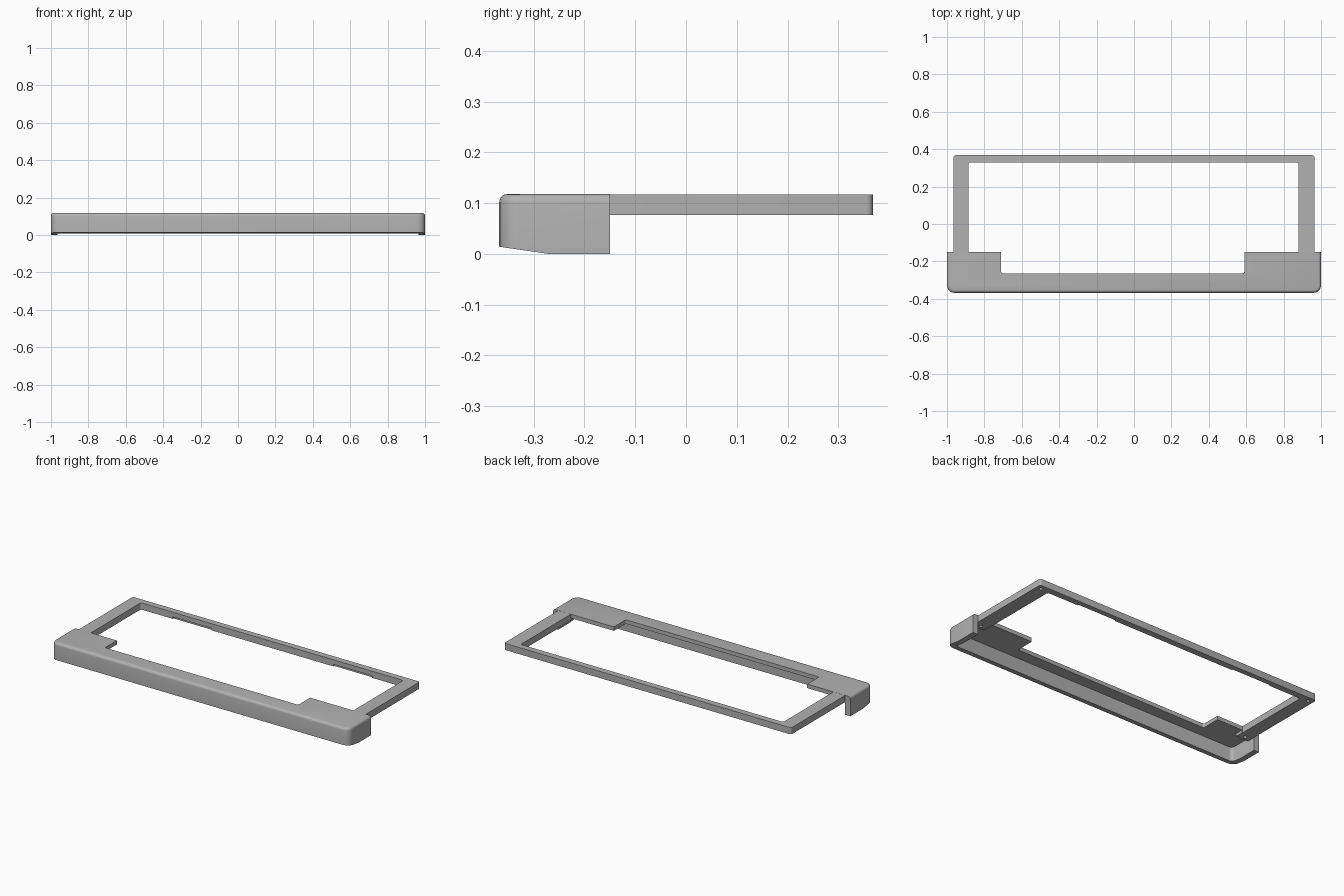
import bpy
import bmesh

cube = bpy.data.objects.get("Cube")
if cube:
    bpy.data.objects.remove(cube, do_unlink=True)

grey = bpy.data.materials.new("plain grey")
grey.use_nodes = True
colour = (0.445, 0.445, 0.445, 1)
grey.diffuse_color = colour
grey.node_tree.nodes["Principled BSDF"].inputs["Base Color"].default_value = colour

TOP, FRAME_BOTTOM, PLATE_BOTTOM = 0.118, 0.077, 0.094
FRONT, BACK, STEP = -0.368, 0.368, -0.15
WALL = 0.034


def prism(name, outline, z0, z1, corners=(), radius=0.01, segments=5):
    """Extrude a plan outline and round the listed upright corners."""
    bm = bmesh.new()
    low = [bm.verts.new((x, y, z0)) for x, y in outline]
    high = [bm.verts.new((x, y, z1)) for x, y in outline]
    bm.faces.new(low)
    bm.faces.new(high)
    n = len(outline)
    for i in range(n):
        j = (i + 1) % n
        bm.faces.new((low[i], low[j], high[j], high[i]))
    edges = [bm.edges.get((low[i], high[i])) for i in corners]
    if edges:
        bmesh.ops.bevel(bm, geom=edges, offset=radius, segments=segments,
                        affect='EDGES', profile=0.5)
    bmesh.ops.recalc_face_normals(bm, faces=bm.faces)
    mesh = bpy.data.meshes.new(name)
    bm.to_mesh(mesh)
    bm.free()
    mesh.materials.append(grey)
    obj = bpy.data.objects.new(name, mesh)
    bpy.context.collection.objects.link(obj)
    return obj


def box(name, x0, x1, y0, y1, z0, z1, corners=(), radius=0.01):
    return prism(name, [(x0, y0), (x1, y0), (x1, y1), (x0, y1)], z0, z1, corners, radius)


def activate(obj):
    bpy.ops.object.select_all(action='DESELECT')
    obj.select_set(True)
    bpy.context.view_layer.objects.active = obj


def cut(obj, cutter):
    mod = obj.modifiers.new("cut", 'BOOLEAN')
    mod.operation = 'DIFFERENCE'
    mod.solver = 'EXACT'
    mod.object = cutter
    activate(obj)
    bpy.ops.object.modifier_apply(modifier=mod.name)
    bpy.data.objects.remove(cutter, do_unlink=True)


def smooth(obj):
    activate(obj)
    bpy.ops.object.shade_smooth_by_angle(angle=0.6)


# Front shell with rounded front corners and a soft top edge
shell = box("front_shell", -1, 1, FRONT, STEP, 0, TOP, corners=(0, 1), radius=0.04)
bm = bmesh.new()
bm.from_mesh(shell.data)
rim = [e for e in bm.edges
       if all(v.co.z > TOP - 0.001 for v in e.verts)
       and not all(v.co.y > STEP - 0.001 for v in e.verts)]
bmesh.ops.bevel(bm, geom=rim, offset=0.016, segments=4, affect='EDGES', profile=0.5)
bm.to_mesh(shell.data)
bm.free()

# Hollow underside, open at the back
cut(shell, box("cavity", -1 + WALL, 1 - WALL, FRONT + WALL, 0, -0.1, PLATE_BOTTOM,
               corners=(0, 1), radius=0.02))

# Opening between the two corner tabs
cut(shell, box("opening", -0.71, 0.59, -0.264, 0, -0.1, 0.2, corners=(0, 1)))

# Sloped lower front edge
wedge = box("slope", -1.2, 1.2, -0.47, -0.27, -0.1, 0)
for v in wedge.data.vertices:
    if v.co.z > -0.01 and v.co.y < -0.3:
        v.co.z = 0.029
cut(shell, wedge)
smooth(shell)

# Thin U-shaped frame behind the shell
frame = prism("rear_frame",
              [(-0.965, STEP), (-0.885, STEP), (-0.885, 0.33), (0.88, 0.33),
               (0.88, STEP), (0.965, STEP), (0.965, BACK), (-0.965, BACK)],
              FRAME_BOTTOM, TOP - 0.0005, corners=(2, 3, 6, 7), radius=0.012)

# Shallow clip notches along the inner lower edge of the back bar
for side in (-1, 1):
    a, b = sorted((side * 0.41, side * 0.67))
    cut(frame, box("notch", a, b, 0.3, 0.337, 0, FRAME_BOTTOM + 0.012))


def screw_hole(obj, x, y):
    bpy.ops.mesh.primitive_cylinder_add(vertices=16, radius=0.01, depth=0.06,
                                        location=(x, y, FRAME_BOTTOM))
    cut(obj, bpy.context.object)


# Rail ends under the shell, and blind screw holes at the four corners
for side, label in ((-1, "right"), (1, "left")):
    a, b = sorted((side * 0.883, side * 0.965))
    rail = box(label + "_rail_end", a, b, -0.2, STEP, FRAME_BOTTOM, PLATE_BOTTOM + 0.002)
    bpy.ops.mesh.primitive_cylinder_add(vertices=16, radius=0.01, depth=0.024,
                                        location=(side * 0.925, -0.175, FRAME_BOTTOM))
    cut(rail, bpy.context.object)
    smooth(rail)
    screw_hole(frame, side * 0.935, 0.338)
smooth(frame)
